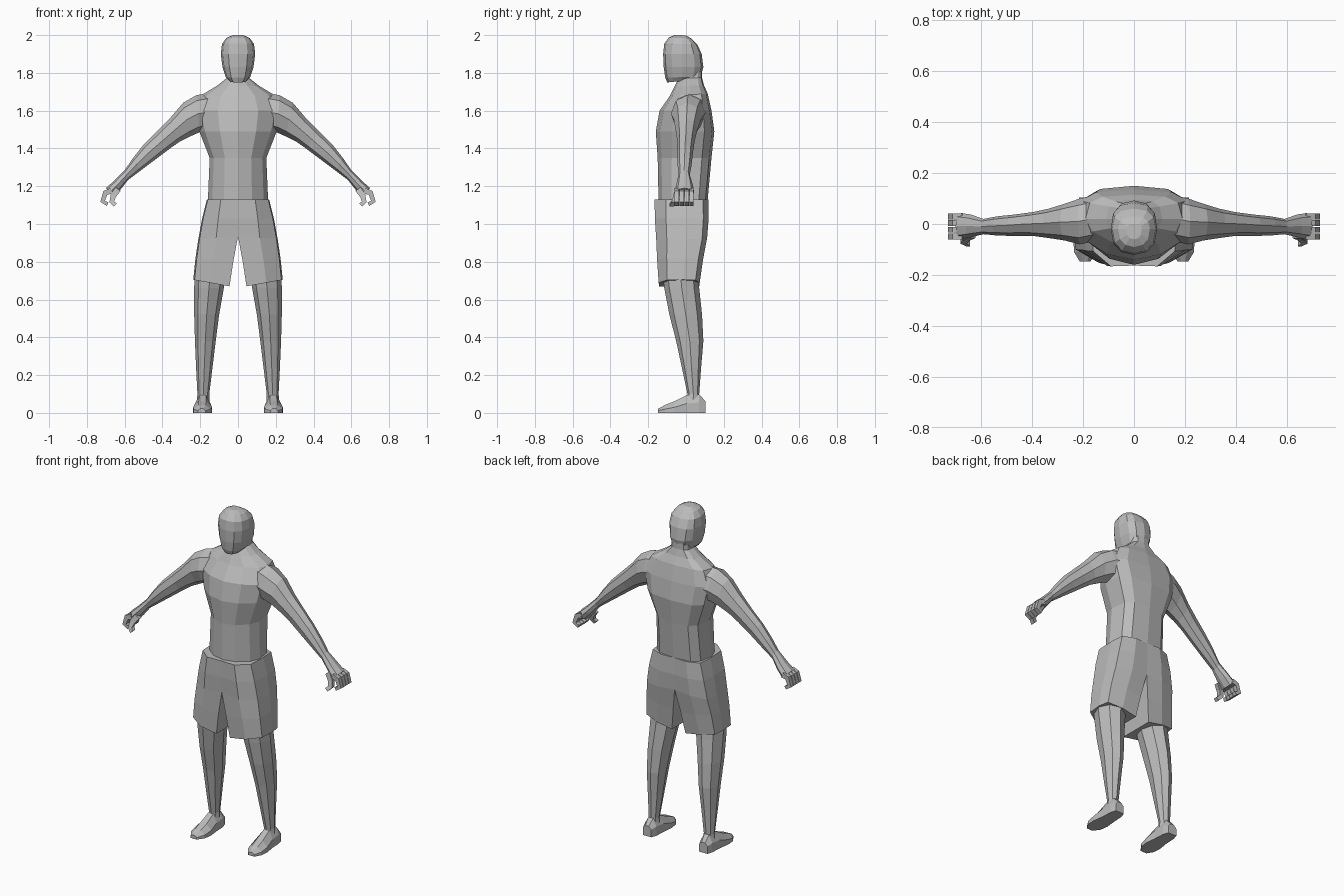
import bpy, bmesh, math
from mathutils import Vector

if "Cube" in bpy.data.objects:
    bpy.data.objects.remove(bpy.data.objects["Cube"])

grey = bpy.data.materials.new("plain grey")
grey.diffuse_color = (0.5, 0.5, 0.5, 1)
grey.use_nodes = True
grey.node_tree.nodes["Principled BSDF"].inputs["Base Color"].default_value = grey.diffuse_color


def loft(name, rings):
    """Skin closed rings, drop faces on the centre plane, mirror across x."""
    bm = bmesh.new()
    rows = [[bm.verts.new(p) for p in r] for r in rings]
    n = len(rows[0])
    for a, b in zip(rows, rows[1:]):
        for i in range(n):
            j = (i + 1) % n
            bm.faces.new((a[i], a[j], b[j], b[i]))
    bm.faces.new(rows[0][::-1])
    bm.faces.new(rows[-1])
    bmesh.ops.recalc_face_normals(bm, faces=bm.faces)
    mid = [f for f in bm.faces if all(abs(v.co.x) < 1e-4 for v in f.verts)]
    bmesh.ops.delete(bm, geom=mid, context='FACES')
    me = bpy.data.meshes.new(name)
    bm.to_mesh(me)
    bm.free()
    me.materials.append(grey)
    ob = bpy.data.objects.new(name, me)
    bpy.context.collection.objects.link(ob)
    m = ob.modifiers.new("mirror", 'MIRROR')
    m.use_clip = True
    m.merge_threshold = 0.0005
    return ob


def half_ring(zf, zb, w, f, b, yc, ef, eb, n=6):
    """Half outline from front centre to back centre, ef/eb set squareness."""
    pts = []
    for i in range(n + 1):
        a = -math.pi / 2 + math.pi * i / n
        c, s = max(math.cos(a), 0), math.sin(a)
        e = ef if s < 0 else eb
        x = w * c ** e if 0 < i < n else 0
        y = yc + ((b - yc) if s > 0 else (f - yc)) * -1 * -abs(s) ** e * -1
        t = (y - f) / (b - f)
        pts.append((x, y, zf + (zb - zf) * t))
    return pts


def oval(top, bot, yf, yb, n=8):
    """Limb ring between a top and a bottom point, spanning yf to yb."""
    top, bot = Vector((top[0], 0, top[1])), Vector((bot[0], 0, bot[1]))
    c, h = (top + bot) / 2, (top - bot) / 2
    pts = []
    for i in range(n):
        a = 2 * math.pi * i / n
        p = c + h * math.cos(a)
        p.y = (yf + yb) / 2 + (yb - yf) / 2 * math.sin(a)
        pts.append(p)
    return pts


# head: z front, z back, half width, front y, back y
loft("head", [half_ring(*r, -0.02, 0.75, 0.85) for r in (
    (1.750, 1.765, .045, -.095, .060), (1.775, 1.78, .065, -.118, .070),
    (1.83, 1.83, .082, -.132, .078), (1.90, 1.90, .091, -.123, .081),
    (1.955, 1.95, .085, -.10, .075), (1.987, 1.98, .062, -.07, .05),
    (2.0, 1.998, .03, -.04, .02))])

# torso and neck
loft("torso", [half_ring(*r, 0.62, 1.1) for r in (
    (1.11, 1.11, .16, -.153, .105, -.02), (1.35, 1.35, .15, -.155, .13, -.01),
    (1.49, 1.49, .205, -.15, .16, 0), (1.60, 1.60, .23, -.115, .16, .01),
    (1.68, 1.69, .19, -.075, .125, .02), (1.73, 1.735, .11, -.055, .10, .02),
    (1.77, 1.775, .06, -.045, .08, .02), (1.84, 1.84, .055, -.045, .07, .02))])

# arms down to the knuckles
loft("arms", [oval(r[:2], r[2:4], *r[4:]) for r in (
    (.12, 1.70, .12, 1.50, -.06, .12), (.22, 1.682, .205, 1.485, -.08, .10),
    (.29, 1.642, .25, 1.465, -.065, .08), (.36, 1.56, .31, 1.435, -.055, .06),
    (.43, 1.49, .36, 1.40, -.047, .047), (.50, 1.42, .44, 1.34, -.047, .037),
    (.555, 1.35, .52, 1.28, -.045, .03), (.60, 1.285, .58, 1.235, -.04, .02),
    (.66, 1.225, .62, 1.185, -.052, .037), (.70, 1.19, .655, 1.145, -.06, .043))])


def digit(name, path, y0, y1, dy, r):
    """Square finger along an (x, z) path, drifting by dy per joint."""
    rings = []
    for k, (x, z) in enumerate(path):
        a, b = path[max(k - 1, 0)], path[min(k + 1, len(path) - 1)]
        d = Vector((b[0] - a[0], b[1] - a[1])).normalized() * r * (1 - .12 * k)
        o = dy * k
        rings.append([(x - d.y, y0 + o, z + d.x), (x - d.y, y1 + o, z + d.x),
                      (x + d.y, y1 + o, z - d.x), (x + d.y, y0 + o, z - d.x)])
    loft(name, rings)


# curled fingers and thumb
for k in range(4):
    y = -.06 + k * .026
    digit(f"finger_{k + 1}", [(.67, 1.175), (.702, 1.165), (.717, 1.12), (.69, 1.105)],
          y, y + .023, 0, .016)
digit("thumb", [(.635, 1.185), (.66, 1.15), (.668, 1.118), (.65, 1.10)],
      -.055, -.03, -.011, .017)


def shorts_ring(zi, zo, xi, xo, f, b):
    """Half of the shorts: inner edge xi, outer edge xo, slanted hem."""
    xs = (xi, xi + (xo - xi) * .55, xo * .97, xo, xo * .96, xi + (xo - xi) * .5, xi, xi)
    ys = (f, f - .003, f * .8 + b * .2, f * .4 + b * .6, b * .9 + f * .1, b, b * .97, (f + b) / 2)
    return [(x, y, zi + (zo - zi) * (x - xi) / (xo - xi)) for x, y in zip(xs, ys)]


# shorts: waist, hips, crotch, thighs, hem
loft("shorts", [shorts_ring(*r) for r in (
    (1.13, 1.13, 0, .165, -.163, .118), (1.03, 1.03, 0, .19, -.162, .12),
    (.935, .92, 0, .21, -.155, .112), (.80, .82, .025, .225, -.15, .09),
    (.67, .705, .045, .237, -.142, .072))])

# lower legs: z, inner x, outer x, front y, back y
legs = []
for z, xi, xo, f, b in ((.74, .065, .23, -.125, .065), (.66, .075, .232, -.115, .07),
                        (.52, .10, .232, -.088, .085), (.38, .118, .228, -.052, .092),
                        (.24, .135, .222, -.022, .08), (.10, .152, .215, .008, .07),
                        (.05, .15, .22, 0, .075)):
    cx, cy, rx, ry = (xi + xo) / 2, (f + b) / 2, (xo - xi) / 2, (b - f) / 2
    legs.append([(cx + rx * math.cos(k * math.pi / 4), cy + ry * math.sin(k * math.pi / 4), z)
                 for k in range(8)])
loft("legs", legs)

# feet: y, inner x, outer x, side height, top height
loft("feet", [[(xi, y, 0), (xo, y, 0), (xo, y, h), (xi * .3 + xo * .7, y, t),
               (xi * .7 + xo * .3, y, t), (xi, y, h)] for y, xi, xo, h, t in (
    (.103, .16, .215, .045, .062), (.07, .148, .225, .055, .098),
    (.005, .145, .228, .05, .095), (-.06, .138, .238, .03, .062),
    (-.11, .145, .235, .02, .042), (-.148, .172, .212, .012, .022))])
